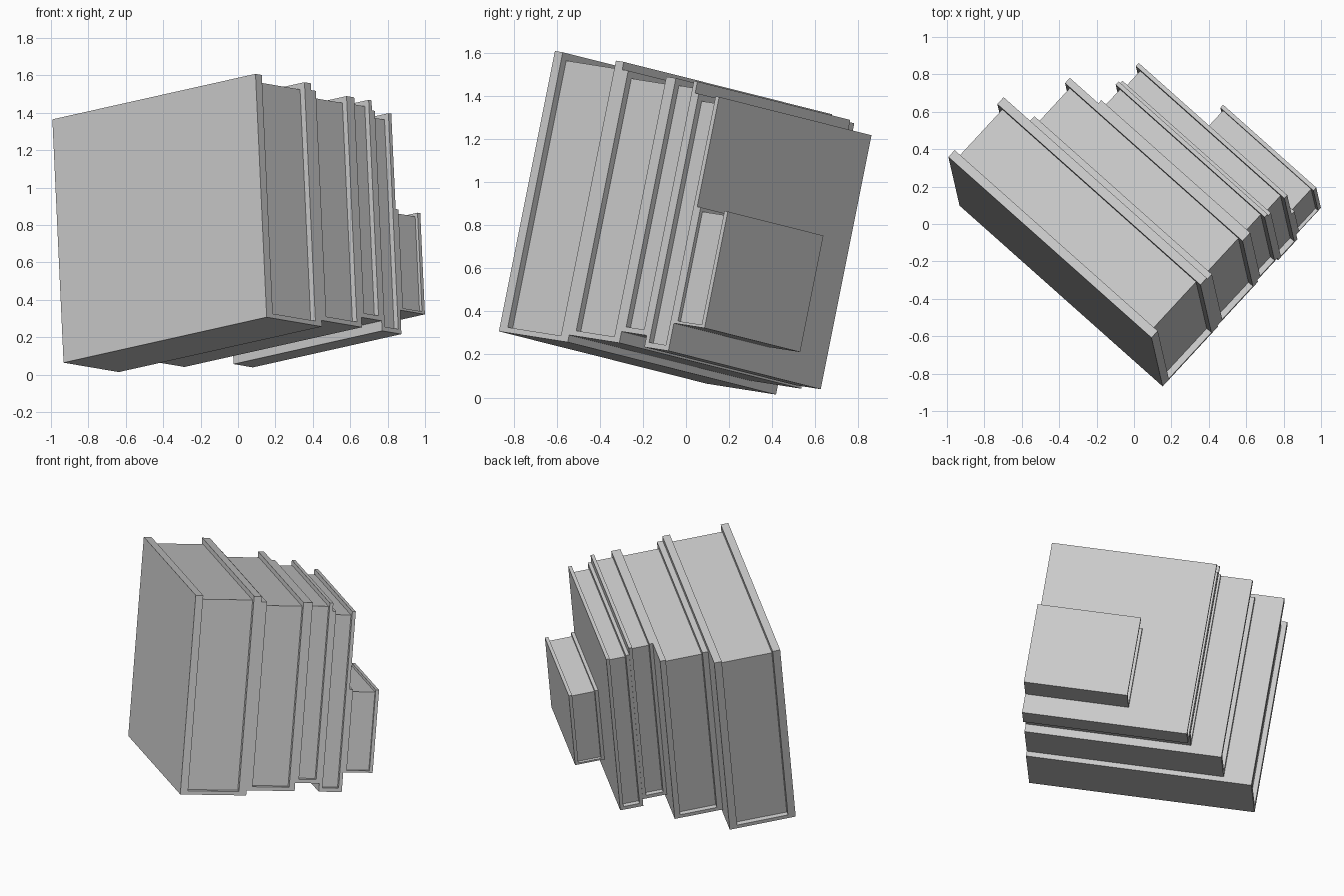
import bpy
import bmesh
from mathutils import Matrix, Vector

if "Cube" in bpy.data.objects:
    bpy.data.objects.remove(bpy.data.objects["Cube"], do_unlink=True)

# Tilted frame of the stack: width, stacking direction and height of the books
height = Vector((-0.045, 0.196, 0.98)).normalized()
width = Vector((0.737, -0.655, 0.171))
stack = height.cross(width).normalized()
width = stack.cross(height)
FRAME = Matrix((width, stack, height)).transposed().to_4x4()


def extrude_profile(name, profile, x0, x1):
    """Extrude a closed (stack, height) profile along the book width."""
    bm = bmesh.new()
    face = bm.faces.new([bm.verts.new((x0, y, z)) for y, z in profile])
    result = bmesh.ops.extrude_face_region(bm, geom=[face], use_keep_orig=True)
    moved = [g for g in result["geom"] if isinstance(g, bmesh.types.BMVert)]
    bmesh.ops.translate(bm, verts=moved, vec=(x1 - x0, 0, 0))
    bmesh.ops.recalc_face_normals(bm, faces=bm.faces)
    mesh = bpy.data.meshes.new(name)
    bm.to_mesh(mesh)
    bm.free()
    obj = bpy.data.objects.new(name, mesh)
    obj.matrix_world = FRAME
    bpy.context.collection.objects.link(obj)
    return obj


def book(name, x0, x1, y0, y1, z0, z1, board, spine, inset):
    """U-shaped cover with its spine underneath, plus a recessed page block."""
    a, b, s = y0 + board, y1 - board, z0 + spine
    extrude_profile(name + "_cover", [(y0, z0), (y1, z0), (y1, z1), (b, z1),
                                      (b, s), (a, s), (a, z1), (y0, z1)], x0, x1)
    top = z1 - inset
    extrude_profile(name + "_pages", [(a, s), (b, s), (b, top), (a, top)],
                    x0 + inset, x1 - inset)


# Books share their right-hand edge and are stacked face to face
RIGHT_EDGE = 0.733
# name, left edge, thickness, bottom, top, board, spine, page inset
BOOKS = [
    ("largest_book", -0.741, 0.438, 0.124, 1.452, 0.05, 0.025, 0.034),
    ("second_book", -0.555, 0.319, 0.158, 1.415, 0.038, 0.025, 0.032),
    ("third_book", -0.348, 0.16, 0.212, 1.415, 0.023, 0.025, 0.03),
    ("fourth_book", -0.345, 0.153, 0.157, 1.36, 0.023, 0.025, 0.03),
    ("small_book", 0.057, 0.195, 0.288, 0.84, 0.022, 0.013, 0.018),
]
y = -0.565
for name, left, thick, low, high, board, spine, inset in BOOKS:
    book(name, left, RIGHT_EDGE, y, y + thick, low, high, board, spine, inset)
    y += thick
